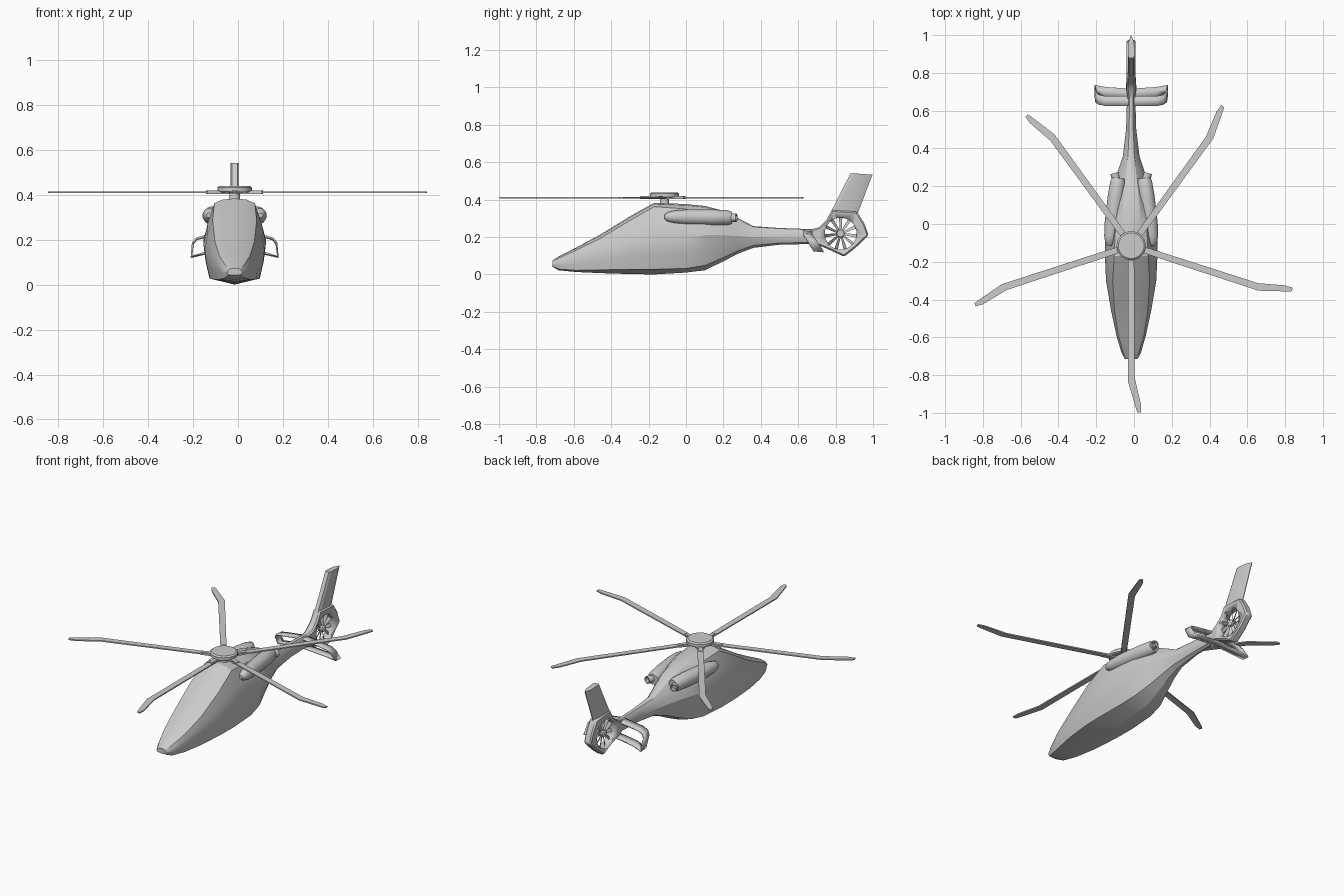
import bpy, bmesh
from math import sin, cos, pi, radians
from mathutils import Vector, Matrix

if "Cube" in bpy.data.objects:
    bpy.data.objects.remove(bpy.data.objects["Cube"])

CX = -0.015            # body centre line
HUB = Vector((CX, -0.115, 0))


def make(name, verts, faces, angle=30):
    me = bpy.data.meshes.new(name)
    me.from_pydata([tuple(v) for v in verts], [], faces)
    bm = bmesh.new()
    bm.from_mesh(me)
    bmesh.ops.remove_doubles(bm, verts=bm.verts, dist=1e-5)
    bmesh.ops.recalc_face_normals(bm, faces=bm.faces)
    bm.to_mesh(me)
    bm.free()
    ob = bpy.data.objects.new(name, me)
    bpy.context.collection.objects.link(ob)
    bpy.ops.object.select_all(action='DESELECT')
    ob.select_set(True)
    bpy.context.view_layer.objects.active = ob
    bpy.ops.object.shade_smooth_by_angle(angle=radians(angle))
    return ob


def loft(name, rings, angle=30):
    n = len(rings[0])
    verts = [p for r in rings for p in r]
    faces = [(i * n + j, i * n + (j + 1) % n, (i + 1) * n + (j + 1) % n, (i + 1) * n + j)
             for i in range(len(rings) - 1) for j in range(n)]
    faces += [tuple(range(n)), tuple(range(len(verts) - n, len(verts)))]
    return make(name, verts, faces, angle)


def lathe(name, start, end, profile, n=24, angle=30):
    """Rings of (distance, radius) along the axis start -> end."""
    start, end = Vector(start), Vector(end)
    axis = (end - start).normalized()
    q = Vector((0, 0, 1)).rotation_difference(axis)
    rings = [[start + q @ Vector((r * cos(2 * pi * k / n), r * sin(2 * pi * k / n), d))
              for k in range(n)] for d, r in profile]
    return loft(name, rings, angle)


def bevel(ob, width, segments=1):
    m = ob.modifiers.new("bevel", 'BEVEL')
    m.width, m.segments, m.limit_method, m.angle_limit = width, segments, 'ANGLE', radians(40)


# Fuselage: y, top z, roof edge (x, z), widest (x, z), chine (x, z), keel z
stations = [
    (-.715, .073, .024, .068, .034, .055, .026, .044, .042),
    (-.68, .097, .042, .087, .052, .060, .046, .028, .022),
    (-.59, .142, .068, .128, .078, .085, .070, .022, .013),
    (-.46, .212, .088, .192, .106, .115, .095, .024, .007),
    (-.30, .310, .098, .288, .133, .155, .110, .027, .002),
    (-.17, .383, .090, .362, .139, .180, .112, .027, .000),
    (0.00, .376, .082, .350, .139, .200, .105, .032, .010),
    (0.10, .366, .072, .335, .128, .210, .090, .048, .022),
    (0.20, .340, .056, .305, .098, .210, .062, .090, .070),
    (0.28, .300, .042, .270, .070, .205, .042, .127, .112),
    (0.36, .258, .028, .240, .044, .200, .028, .155, .142),
    (0.50, .248, .018, .236, .027, .200, .018, .168, .159),
    (0.73, .240, .014, .230, .020, .200, .014, .172, .164),
]
rings = []
for y, top, ex, ez, mx, mz, lx, lz, bot in stations:
    half = [(ex * .6, top - .25 * (top - ez)), (ex, ez),
            (ex + .62 * (mx - ex), (ez + mz) / 2), (mx, mz),
            (lx + .64 * (mx - lx), (lz + mz) / 2), (lx, lz)]
    loop = [(0, top)] + half + [(0, bot)] + [(-x, z) for x, z in reversed(half)]
    rings.append([(CX + x, y, z) for x, z in loop])
loft("fuselage", rings, 25)

# Engine pods with exhaust pipes
for side, s in (("right", 1), ("left", -1)):
    lathe(f"engine_pod_{side}", (CX + s * .116, -.115, .308), (CX + s * .066, .26, .303),
          [(0, .010), (.015, .024), (.05, .034), (.12, .041), (.26, .043), (.34, .040), (.362, .032)], 20)
    lathe(f"exhaust_{side}", (CX + s * .072, .21, .303), (CX + s * .088, .265, .303),
          [(0, .022), (.062, .022), (.062, .016), (.035, .016)], 16)

# Main rotor: mast, hub, blades
lathe("rotor_mast", HUB + Vector((0, 0, .35)), HUB + Vector((0, 0, .42)),
      [(0, .03), (.035, .024), (.07, .022)])
lathe("rotor_hub", HUB + Vector((0, 0, .41)), HUB + Vector((0, 0, .45)),
      [(0, .07), (.005, .077), (.022, .077), (.029, .068)], 32)
outline = [(.02, -.015), (.16, -.017), (.715, -.018), (.87, .028),
           (.883, .034), (.882, .052), (.84, .052), (.70, .019), (.16, .017), (.02, .015)]
cuff = [(.03, -.014), (.13, -.011), (.13, .011), (.03, .014)]
for i in range(5):
    rot = Matrix.Rotation(radians(-90 + 72 * i), 3, 'Z')
    for name, shape, z0, z1 in (("rotor_blade", outline, .407, .414), ("blade_cuff", cuff, .402, .418)):
        loft(f"{name}_{i + 1}", [[HUB + rot @ Vector((r, t, z)) for r, t in shape] for z in (z0, z1)])

# Shrouded tail rotor housing with a round duct
FAN = Vector((CX, .827, .218))
shroud = [(.64, .232), (.71, .252), (.75, .29), (.78, .345), (.915, .335), (.955, .27),
          (.976, .21), (.91, .145), (.845, .095), (.77, .13), (.71, .156), (.64, .17)]
housing = loft("tail_rotor_housing",
               [[(CX + s * (.014 if y < .7 else .024), y, z) for y, z in shroud] for s in (-1, 1)])
bevel(housing, .008)
cutter = lathe("duct_cutter", FAN - Vector((.1, 0, 0)), FAN + Vector((.1, 0, 0)), [(0, .085), (.2, .085)], 32)
cutter.hide_render = True
cut = housing.modifiers.new("duct", 'BOOLEAN')
cut.operation, cut.object, cut.solver = 'DIFFERENCE', cutter, 'EXACT'
bpy.context.view_layer.objects.active = housing
for m in [m.name for m in housing.modifiers]:
    bpy.ops.object.modifier_apply(modifier=m)
bpy.data.objects.remove(cutter)

# Tail fan
lathe("fan_hub", FAN - Vector((.018, 0, 0)), FAN + Vector((.02, 0, 0)),
      [(0, .014), (.004, .02), (.034, .02), (.038, .014)], 16)
for i in range(11):
    rot = Matrix.Rotation(2 * pi * i / 11, 3, 'X')
    loft(f"fan_blade_{i + 1}",
         [[FAN + rot @ Vector((x, w, r)) for x, w in ((-.008, -h), (-.004, -h), (.008, h), (.004, h))]
          for r, h in ((.012, .005), (.087, .009))])

# Upper fin with tapered trailing edge
fin = []
for y0, y1, z0, z1 in ((.775, .918, .335, .325), (.88, .997, .541, .533)):
    sec = [(0, .012), (.12, .018), (.7, .016), (1, .002)]
    side = [(w, y0 + f * (y1 - y0), z0 + f * (z1 - z0)) for f, w in sec]
    fin.append([(CX + w, y, z) for w, y, z in side] + [(CX - w, y, z) for w, y, z in reversed(side)])
loft("tail_fin", fin, 20)

# Two-level tailplane: a closed loop swept back towards the bottom
half = [(.0, .232), (.135, .215), (.17, .205), (.186, .185), (.192, .126), (.13, .142), (.0, .155)]
path = half + [(-x, z) for x, z in reversed(half[1:-1])]
verts = []
for x, z in path:
    y = .625 + max(0, .215 - z) * .65
    verts += [(CX + x, y, z), (CX + x, y + .052, z - .004)]
n = len(path)
plane = make("tailplane", verts, [(2 * i, 2 * i + 1, (2 * i + 3) % (2 * n), (2 * i + 2) % (2 * n)) for i in range(n)])
m = plane.modifiers.new("thickness", 'SOLIDIFY')
m.thickness, m.offset = .009, 0
